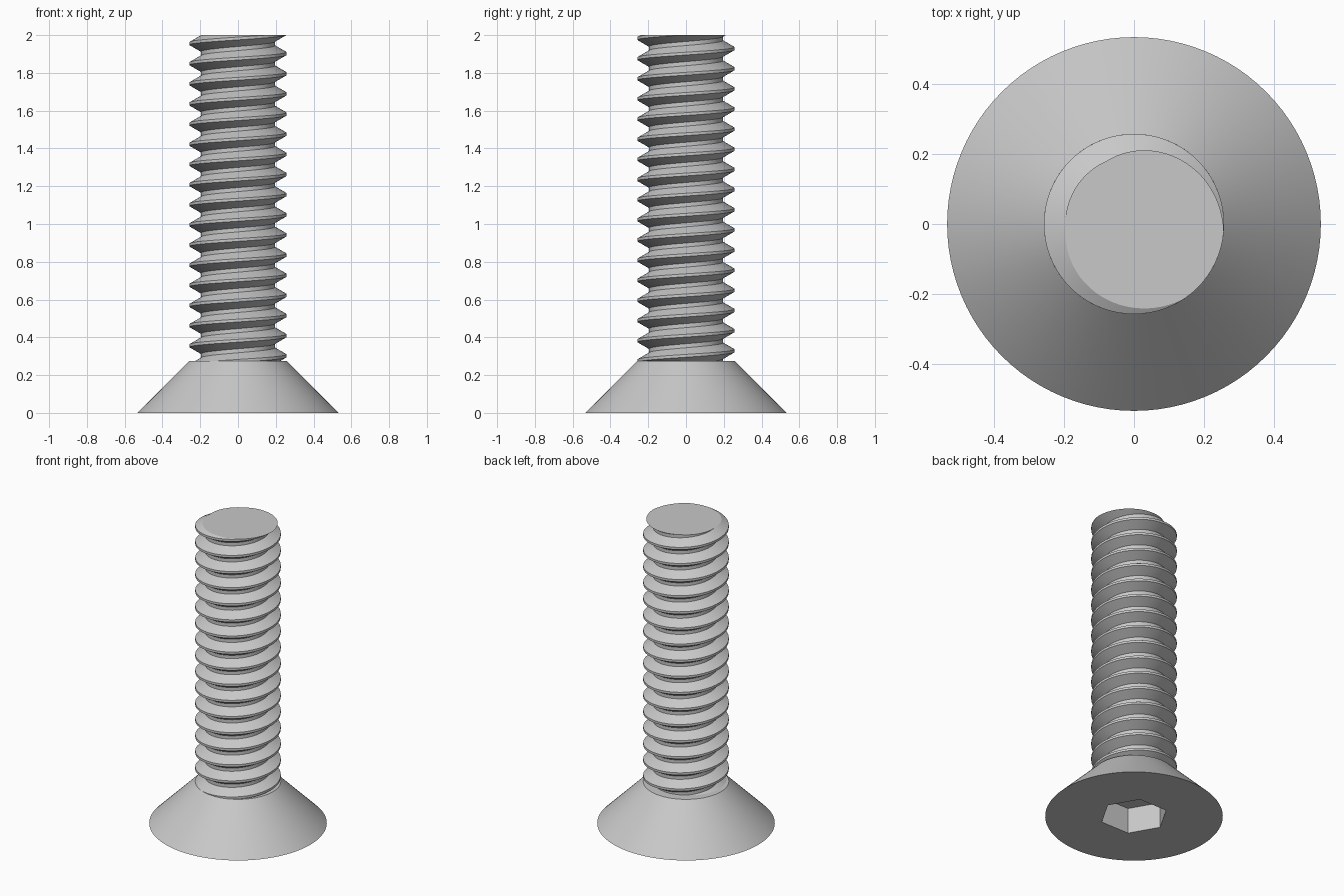
import bpy, bmesh
from math import cos, sin, pi, radians
from mathutils import Matrix, Vector

cube = bpy.data.objects.get("Cube")
if cube:
    bpy.data.objects.remove(cube, do_unlink=True)

TOP, HEAD_TOP = 2.0, 0.276
HEAD_R, CREST_R, ROOT_R = 0.533, 0.257, 0.196
PITCH = 1.6 / 15
CREST_ANGLE = radians(-30)      # where the crest meets the end face
SEGS = 72
SOCKET_R, SOCKET_DEPTH = 0.205, 0.17

steel = bpy.data.materials.new("grey_steel")
steel.use_nodes = True
colour = (0.58, 0.58, 0.58, 1)
steel.diffuse_color = colour
steel.node_tree.nodes["Principled BSDF"].inputs["Base Color"].default_value = colour


def make_object(name, bm):
    bmesh.ops.recalc_face_normals(bm, faces=bm.faces[:])
    mesh = bpy.data.meshes.new(name)
    bm.to_mesh(mesh)
    bm.free()
    mesh.materials.append(steel)
    obj = bpy.data.objects.new(name, mesh)
    bpy.context.collection.objects.link(obj)
    return obj


def activate(obj):
    bpy.ops.object.select_all(action='DESELECT')
    obj.select_set(True)
    bpy.context.view_layer.objects.active = obj


def cone(name, sides, r_low, r_high, z_low, z_high):
    bm = bmesh.new()
    bmesh.ops.create_cone(bm, cap_ends=True, segments=sides, radius1=r_low,
                          radius2=r_high, depth=z_high - z_low)
    bmesh.ops.translate(bm, verts=bm.verts[:], vec=(0, 0, (z_low + z_high) / 2))
    # start the corners on the x axis
    bmesh.ops.rotate(bm, verts=bm.verts[:], cent=(0, 0, 0),
                     matrix=Matrix.Rotation(pi / 2, 3, 'Z'))
    return make_object(name, bm)


# Countersunk head with a hexagonal socket cut into its flat face
head = cone("countersunk_head", 96, HEAD_R, CREST_R, 0, HEAD_TOP)
cutter = cone("socket_cutter", 6, SOCKET_R, SOCKET_R, -0.1, SOCKET_DEPTH)
cutter.hide_render = True
activate(head)
cut = head.modifiers.new("socket", 'BOOLEAN')
cut.operation = 'DIFFERENCE'
cut.solver = 'EXACT'
cut.object = cutter
bpy.ops.object.modifier_apply(modifier=cut.name)
bpy.data.objects.remove(cutter, do_unlink=True)
bpy.ops.object.shade_smooth_by_angle(angle=radians(30))

# Threaded shank: one pitch of the profile swept up a right-hand helix
profile = [(CREST_R, -0.07), (CREST_R, 0.07), (ROOT_R, 0.4),
           (ROOT_R, 0.6), (CREST_R, 0.93)]
bm = bmesh.new()
rings = []
for i in range(-18 * SEGS, 2 * SEGS + 1):
    turn = i / SEGS
    a = CREST_ANGLE + turn * 2 * pi
    rings.append([bm.verts.new((r * cos(a), r * sin(a), TOP + (turn + h) * PITCH))
                  for r, h in profile])
for low, high in zip(rings, rings[1:]):
    for j in range(len(profile) - 1):
        bm.faces.new((low[j], high[j], high[j + 1], low[j + 1]))
bmesh.ops.remove_doubles(bm, verts=bm.verts[:], dist=1e-5)

# Trim both ends flat and cap them; the lower end sits inside the head
for z, side in ((TOP, 1), (HEAD_TOP - 0.03, -1)):
    geom = bm.verts[:] + bm.edges[:] + bm.faces[:]
    bmesh.ops.bisect_plane(bm, geom=geom, dist=1e-5, plane_co=Vector((0, 0, z)),
                           plane_no=Vector((0, 0, side)), clear_outer=True)
    rim = [e for e in bm.edges if e.is_boundary
           and all(abs(v.co.z - z) < 1e-4 for v in e.verts)]
    bmesh.ops.edgeloop_fill(bm, edges=rim)

shank = make_object("threaded_shank", bm)
activate(shank)
bpy.ops.object.shade_smooth_by_angle(angle=radians(30))
